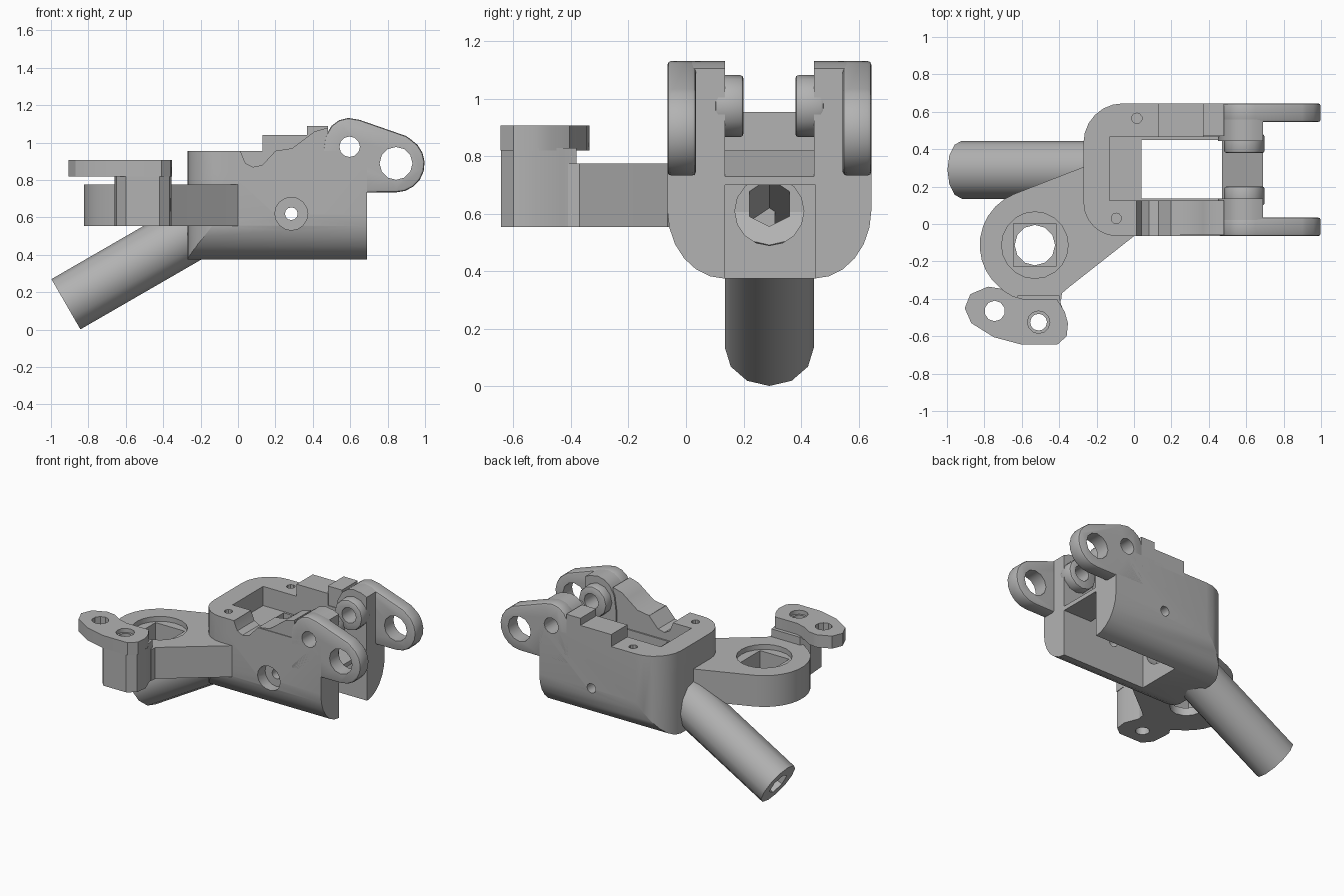
import bpy, bmesh, math
from mathutils import Vector

if "Cube" in bpy.data.objects:
    bpy.data.objects.remove(bpy.data.objects["Cube"])

grey = bpy.data.materials.new("plain grey")
grey.diffuse_color = (0.45, 0.45, 0.45, 1)
grey.use_nodes = True
grey.node_tree.nodes["Principled BSDF"].inputs["Base Color"].default_value = grey.diffuse_color
MID = 0.29            # symmetry plane of the main housing


def make(name, bm):
    bmesh.ops.recalc_face_normals(bm, faces=bm.faces)
    me = bpy.data.meshes.new(name)
    bm.to_mesh(me)
    bm.free()
    me.materials.append(grey)
    ob = bpy.data.objects.new(name, me)
    bpy.context.collection.objects.link(ob)
    return ob


def prism(name, pts, axis, a, b):
    """Extrude a 2D outline along an axis from a to b."""
    def place(p, d):
        u, v = p
        return {'x': (d, u, v), 'y': (u, d, v), 'z': (u, v, d)}[axis]
    bm = bmesh.new()
    lo = [bm.verts.new(place(p, a)) for p in pts]
    hi = [bm.verts.new(place(p, b)) for p in pts]
    bm.faces.new(lo)
    bm.faces.new(hi)
    n = len(pts)
    for i in range(n):
        j = (i + 1) % n
        bm.faces.new((lo[i], lo[j], hi[j], hi[i]))
    return make(name, bm)


def box(name, x0, x1, y0, y1, z0, z1):
    return prism(name, [(x0, y0), (x1, y0), (x1, y1), (x0, y1)], 'z', z0, z1)


def arc(cx, cy, rx, ry, a0, a1, n):
    return [(cx + rx * math.cos(math.radians(a0 + (a1 - a0) * i / n)),
             cy + ry * math.sin(math.radians(a0 + (a1 - a0) * i / n))) for i in range(n + 1)]


def cyl(name, p, q, r, n=16):
    p, q = Vector(p), Vector(q)
    bm = bmesh.new()
    bmesh.ops.create_cone(bm, cap_ends=True, segments=n, radius1=r, radius2=r, depth=(q - p).length)
    rot = (q - p).to_track_quat('Z', 'Y').to_matrix().to_4x4()
    bmesh.ops.transform(bm, matrix=rot, verts=bm.verts)
    bmesh.ops.translate(bm, vec=(p + q) / 2, verts=bm.verts)
    return make(name, bm)


def bake(ob):
    dg = bpy.context.evaluated_depsgraph_get()
    me = bpy.data.meshes.new_from_object(ob.evaluated_get(dg))
    ob.modifiers.clear()
    ob.data = me


def boolean(ob, tools, op='DIFFERENCE'):
    for t in tools:
        m = ob.modifiers.new("cut", 'BOOLEAN')
        m.object, m.operation, m.solver = t, op, 'EXACT'
    bake(ob)
    for t in tools:
        bpy.data.objects.remove(t)


def bevel(ob, w):
    m = ob.modifiers.new("bevel", 'BEVEL')
    m.width, m.segments, m.limit_method, m.angle_limit = w, 2, 'ANGLE', math.radians(50)
    bake(ob)


# housing: U-shaped section limited by a plan with rounded rear corners
section = ([(-0.065, 0.955)] + arc(0.135, 0.615, 0.2, 0.24, 180, 270, 6)
           + arc(0.445, 0.615, 0.2, 0.24, 270, 360, 6) + [(0.645, 0.955)])
housing = prism("housing", section, 'x', -0.4, 0.69)
plan = ([(0.9, -0.2), (0.9, 0.8), (-0.05, 0.8)] + arc(-0.06, 0.435, 0.21, 0.21, 90, 180, 6)
        + arc(-0.09, 0.115, 0.18, 0.18, 180, 270, 6) + [(-0.05, -0.065), (-0.05, -0.2)])
boolean(housing, [prism("plan", plan, 'z', 0.2, 1.2)], 'INTERSECT')

# tube path, sloping down at 30 degrees
end = Vector((-0.92, MID, 0.136))
slope = Vector((math.cos(math.radians(30)), 0, 0.5))


def tube_bore():
    return cyl("bore", end - slope * 0.1, end + slope * 1.1, 0.08, 6)


def pin_hole():
    return cyl("pin", (0.597, -0.2, 0.978), (0.597, 0.8, 0.978), 0.055, 12)


# openings in the housing
notch = [(0.01, 1.0), (0.015, 0.95), (0.04, 0.89), (0.08, 0.87), (0.13, 0.88), (0.2, 0.956), (0.2, 1.0)]
boolean(housing, [
    box("pocket", -0.13, 0.75, 0.125, 0.465, 0.82, 1.2),
    box("slot", 0.04, 0.75, 0.135, 0.45, 0.3, 1.1),
    cyl("round_recess", (-0.06, MID, 0.61), (0.1, MID, 0.61), 0.12, 16),
    prism("notch", notch, 'y', -0.1, 0.13),
    cyl("side_hole", (0.285, -0.2, 0.62), (0.285, 0.8, 0.62), 0.034, 12),
    cyl("side_counterbore", (0.285, -0.2, 0.62), (0.285, 0.02, 0.62), 0.088, 16),
    cyl("screw_hole_a", (0.015, 0.565, 0.84), (0.015, 0.565, 1.1), 0.028, 10),
    cyl("screw_hole_b", (-0.095, 0.03, 0.84), (-0.095, 0.03, 1.1), 0.028, 10),
    pin_hole(), tube_bore()])

# sloping bridge between the side walls
prism("bridge", [(0.47, 0.82), (0.69, 0.73), (0.69, 0.70), (0.47, 0.70)], 'y', 0.125, 0.46)

# raised steps on the wall tops
box("rear_step_low", 0.13, 0.375, 0.465, 0.645, 0.93, 1.04)
box("rear_step_high", 0.37, 0.48, 0.47, 0.645, 0.93, 1.09)
prism("front_ramp", [(0.2, 0.93), (0.2, 0.956), (0.29, 0.97), (0.37, 1.03), (0.41, 1.06),
                     (0.48, 1.08), (0.48, 0.93)], 'y', -0.06, 0.125)

# pair of hinge ears with inner cheeks and pivot bosses
top_edge = [(0.45, 0.92), (0.465, 1.03), (0.50, 1.09), (0.54, 1.12), (0.59, 1.132), (0.65, 1.122)]
ear = top_edge + [(0.90, 1.035)] + arc(0.845, 0.887, 0.153, 0.153, 60, -90, 8) + [(0.69, 0.733), (0.45, 0.733)]
cheek = top_edge + [(0.69, 1.105), (0.69, 0.72), (0.45, 0.72)]
for side, s in (("front", 1), ("back", -1)):
    def y(v):
        return MID + s * (v - MID)
    e = prism(side + "_ear", ear, 'y', y(-0.065), y(0.035))
    bevel(e, 0.014)
    boolean(e, [pin_hole(), cyl("eye", (0.845, -0.2, 0.889), (0.845, 0.8, 0.889), 0.088, 12)])
    c = prism(side + "_cheek", cheek, 'y', y(0.02), y(0.135))
    boolean(c, [pin_hole()])
    b = cyl(side + "_boss", (0.59, y(0.10), 0.975), (0.59, y(0.2), 0.975), 0.108, 12)
    bevel(b, 0.012)
    boolean(b, [pin_hole()])

# sloping tube
tube = cyl("tube", end, end + slope * 0.98, 0.155, 12)
boolean(tube, [tube_bore()])

# side arm with a square hole in a shallow round recess
CX, CY = -0.53, -0.113
arm_plan = ([(0.0, -0.065), (-0.05, 0.0), (-0.24, 0.1), (-0.24, 0.31), (-0.27, 0.305)]
            + arc(CX, CY, 0.295, 0.295, 112, 232, 10)
            + [(-0.62, -0.41), (-0.39, -0.41), (-0.385, -0.37), (-0.35, -0.34)])
arm = prism("side_arm", arm_plan, 'z', 0.555, 0.775)
sq = box("square_hole", CX - 0.113, CX + 0.113, CY - 0.115, CY + 0.115, 0.61, 0.9)
boolean(arm, [cyl("recess", (CX, CY, 0.74), (CX, CY, 0.9), 0.178, 20), sq,
              cyl("round_hole", (CX, CY, 0.5), (CX, CY, 0.7), 0.108, 12)])

# post at the end of the arm, carrying a flat lug
post_plan = [(-0.62, -0.38), (-0.66, -0.44), (-0.65, -0.58), (-0.60, -0.643), (-0.42, -0.643),
             (-0.365, -0.6), (-0.355, -0.52), (-0.39, -0.43), (-0.40, -0.38)]
lug_plan = [(-0.905, -0.45), (-0.875, -0.375), (-0.78, -0.335), (-0.715, -0.345), (-0.65, -0.385),
            (-0.58, -0.405), (-0.41, -0.405), (-0.37, -0.47), (-0.353, -0.53), (-0.36, -0.6),
            (-0.41, -0.645), (-0.6, -0.645), (-0.75, -0.605), (-0.87, -0.53)]


def post_hole():
    return cyl("post_hole", (-0.51, -0.525, 0.4), (-0.51, -0.525, 1.1), 0.045, 12)


post = prism("post", post_plan, 'z', 0.555, 0.83)
boolean(post, [post_hole()])
lug = prism("lug", lug_plan, 'z', 0.82, 0.908)
boolean(lug, [post_hole(),
              cyl("countersink", (-0.51, -0.525, 0.88), (-0.51, -0.525, 1.0), 0.06, 12),
              cyl("lug_hole", (-0.745, -0.465, 0.7), (-0.745, -0.465, 1.0), 0.055, 10)])

# smooth the round surfaces, keep the machined edges sharp
bpy.ops.object.select_all(action='SELECT')
bpy.context.view_layer.objects.active = housing
bpy.ops.object.shade_smooth_by_angle(angle=math.radians(32))
